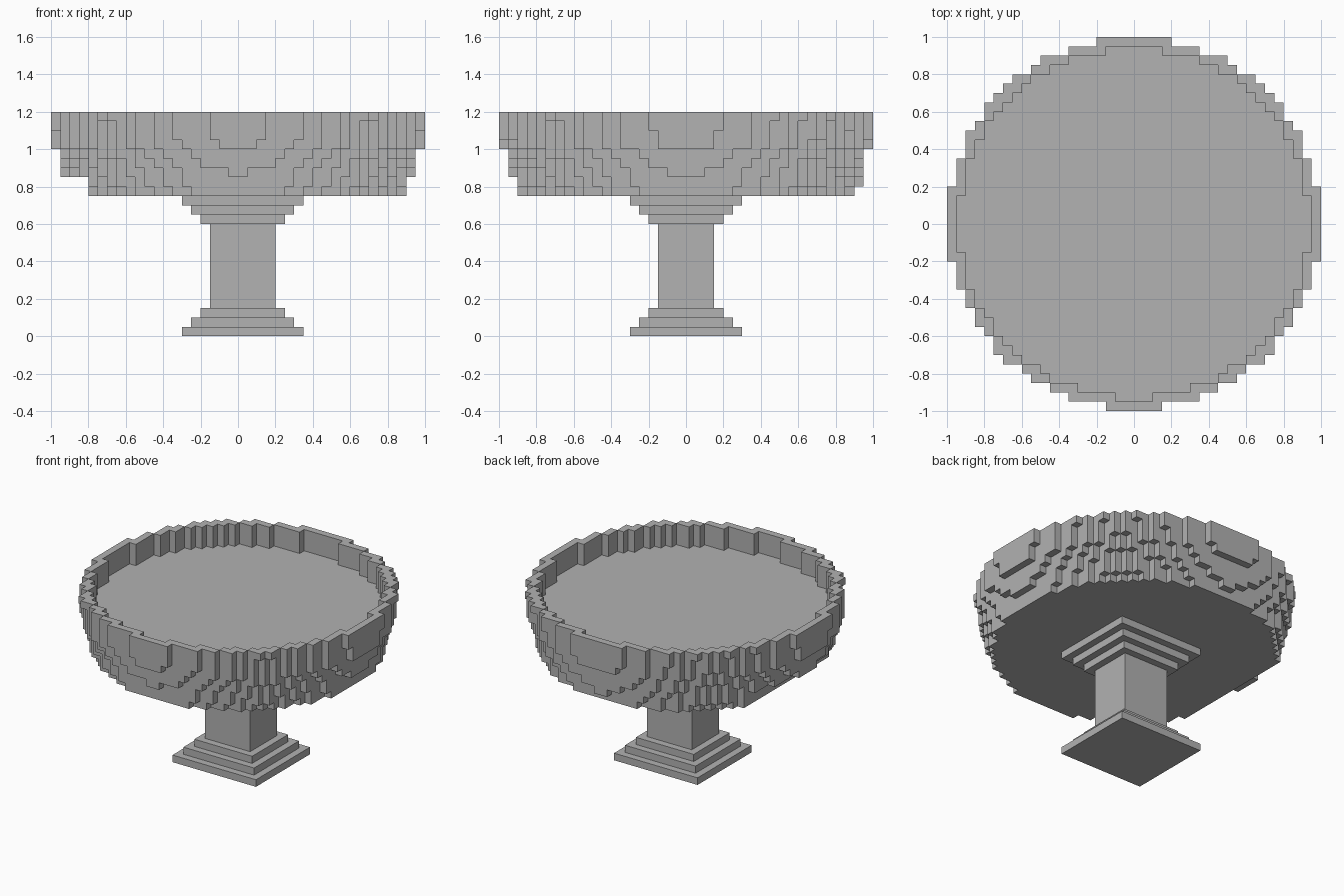
import bpy
import bmesh
from mathutils import Vector

if "Cube" in bpy.data.objects:
    bpy.data.objects.remove(bpy.data.objects["Cube"])

V = 0.05  # block size

stone = bpy.data.materials.new("grey_stone")
stone.use_nodes = True
GREY = (0.445, 0.445, 0.445, 1)
stone.diffuse_color = GREY
stone.node_tree.nodes["Principled BSDF"].inputs["Base Color"].default_value = GREY


def finish(name, bm):
    bmesh.ops.recalc_face_normals(bm, faces=bm.faces)
    mesh = bpy.data.meshes.new(name)
    bm.to_mesh(mesh)
    bm.free()
    mesh.materials.append(stone)
    obj = bpy.data.objects.new(name, mesh)
    bpy.context.collection.objects.link(obj)


def box(name, x0, x1, y0, y1, z0, z1):
    bm = bmesh.new()
    bmesh.ops.create_cube(bm, size=1)
    for v in bm.verts:
        v.co = ((x0 if v.co.x < 0 else x1) * V,
                (y0 if v.co.y < 0 else y1) * V,
                (z0 if v.co.z < 0 else z1) * V)
    finish(name, bm)


# Pedestal: square column with mirrored stepped base and capital
box("column", -3, 4, -3, 3, 3, 12)
for step in range(3):
    r = 6 - step
    box(f"base_step_{step + 1}", -r, r + 1, -r, r, step, step + 1)
    box(f"capital_step_{step + 1}", -r, r + 1, -r, r, 14 - step, 15 - step)

# Bowl: block disc layers, given by squared radius from bottom to top
LAYERS = [330, 341, 346, 360, 370, 387, 391, 394, 395.2]
BOTTOM, FLOOR, INNER = 15, 21, 350
cells = set()
for n, outer in enumerate(LAYERS):
    k = BOTTOM + n
    for i in range(-20, 20):
        for j in range(-20, 20):
            d = (i + 0.5) ** 2 + (j + 0.42) ** 2
            hollow = k >= FLOOR and d < INNER
            trimmed = n < 2 and i < -16
            if d <= outer and not hollow and not trimmed:
                cells.add((i, j, k))

# Skin the blocks: one quad on every exposed side
bm = bmesh.new()
corners = {}


def corner(p):
    key = tuple(round(c) for c in p)
    if key not in corners:
        corners[key] = bm.verts.new(Vector(key) * V)
    return corners[key]


for cell in cells:
    for axis in range(3):
        for side in (0, 1):
            near = list(cell)
            near[axis] += 2 * side - 1
            if tuple(near) in cells:
                continue
            o = Vector(cell)
            o[axis] += side
            u, w = Vector((0, 0, 0)), Vector((0, 0, 0))
            u[(axis + 1) % 3] = 1
            w[(axis + 2) % 3] = 1
            ring = [o, o + u, o + u + w, o + w]
            if side == 0:
                ring.reverse()
            bm.faces.new([corner(p) for p in ring])

mesh = bpy.data.meshes.new("bowl")
bm.to_mesh(mesh)
bm.free()
mesh.materials.append(stone)
bowl = bpy.data.objects.new("bowl", mesh)
bpy.context.collection.objects.link(bowl)
